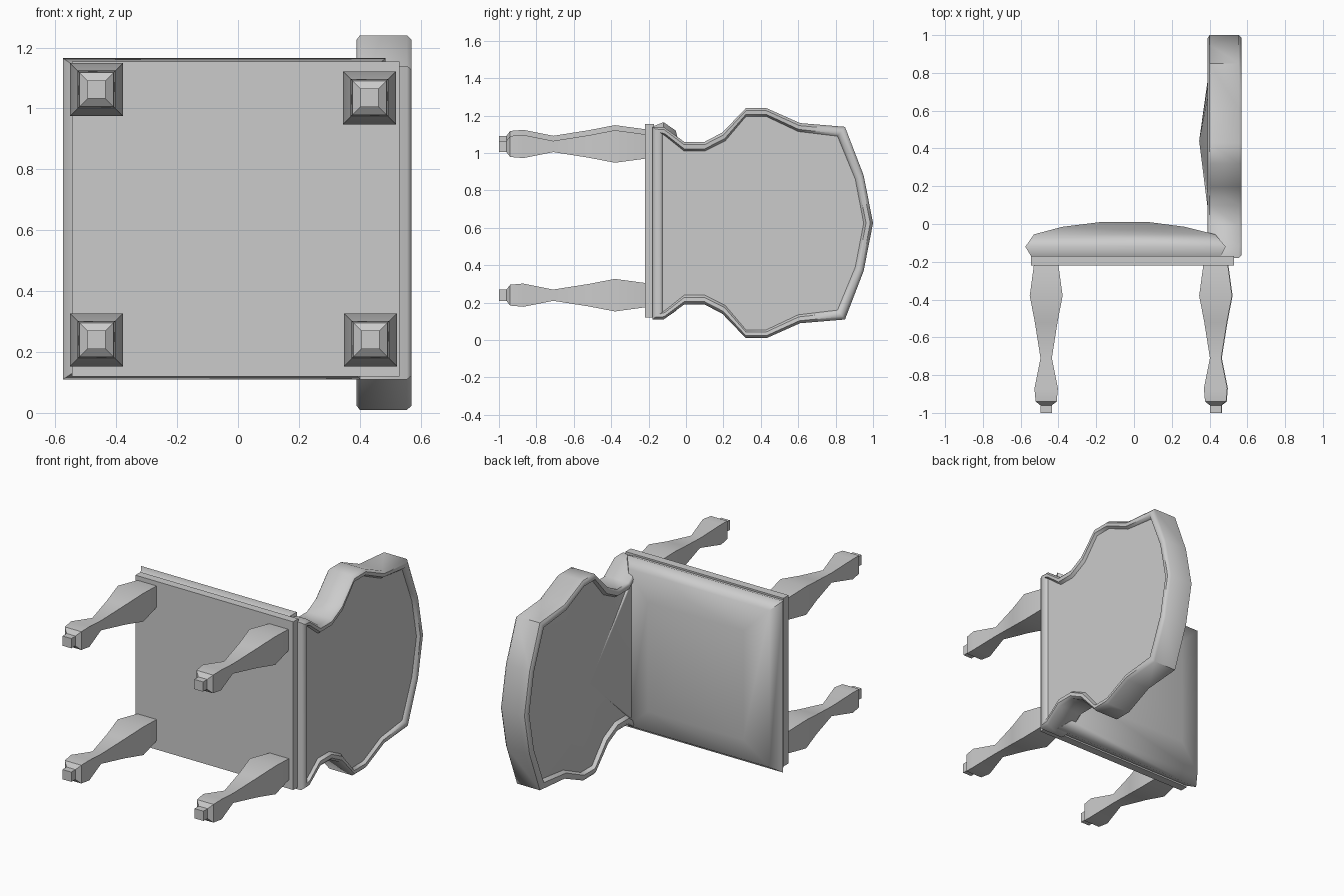
import bpy, bmesh, math

if "Cube" in bpy.data.objects:
    bpy.data.objects.remove(bpy.data.objects["Cube"])

MID = 0.625  # symmetry line of the chair across z


def loft(name, rings, apex=None, angle=40):
    """Skin a stack of equal-length point rings; close the ends (end on an apex if given)."""
    bm = bmesh.new()
    loops = [[bm.verts.new(p) for p in ring] for ring in rings]
    n = len(loops[0])
    for a, b in zip(loops, loops[1:]):
        for i in range(n):
            j = (i + 1) % n
            bm.faces.new((a[i], a[j], b[j], b[i]))
    bm.faces.new(loops[0])
    if apex:
        tip = bm.verts.new(apex)
        for i in range(n):
            bm.faces.new((loops[-1][i], loops[-1][(i + 1) % n], tip))
    else:
        bm.faces.new(loops[-1])
    bmesh.ops.recalc_face_normals(bm, faces=bm.faces)
    me = bpy.data.meshes.new(name)
    bm.to_mesh(me)
    bm.free()
    ob = bpy.data.objects.new(name, me)
    bpy.context.collection.objects.link(ob)
    bpy.ops.object.select_all(action='DESELECT')
    ob.select_set(True)
    bpy.context.view_layer.objects.active = ob
    bpy.ops.object.shade_smooth_by_angle(angle=math.radians(angle))
    return ob


def rect(x0, x1, z0, z1, y):
    return [(x0, y, z0), (x1, y, z0), (x1, y, z1), (x0, y, z1)]


# Turned square legs: (height, half width)
leg_profile = [(-1.0, .03), (-.96, .03), (-.94, .056), (-.87, .062), (-.71, .03),
               (-.52, .06), (-.38, .087), (-.21, .064)]
for name, cx, cz in (("front_leg_left", -.465, .24), ("front_leg_right", -.465, 1.062),
                     ("back_leg_left", .435, .24), ("back_leg_right", .432, 1.035)):
    loft(name, [rect(cx - h, cx + h, cz - h, cz + h, y) for y, h in leg_profile])

# Seat board
loft("seat_board", [rect(-.545, .53, .12, 1.155, y) for y in (-.22, -.17)])

# Domed cushion
loft("seat_cushion", [
    rect(-.545, .46, .13, 1.145, -.17),
    rect(-.575, .485, .11, 1.165, -.12),
    rect(-.53, .43, .155, 1.12, -.055),
    rect(-.38, .27, .30, .97, -.015),
    rect(-.18, .08, .47, .80, .01)], angle=60)

# Backrest outlines: (height, half width), bottom to crown
outer = [(-.18, .515), (-.12, .515), (-.01, .435), (.10, .435), (.195, .485),
         (.32, .615), (.43, .615), (.61, .535), (.85, .515), (.95, .255)]
inner = [(-.125, .475), (-.11, .465), (-.01, .385), (.10, .385), (.21, .44),
         (.32, .57), (.43, .57), (.60, .49), (.81, .465), (.905, .235)]


def outline(x, t):
    """Backrest outline at depth x, blended from outer (t=0) to inner (t=1)."""
    half = [(a + (c - a) * t, b + (d - b) * t) for (a, b), (c, d) in zip(outer, inner)]
    crown = 1.0 - .05 * t
    return ([(x, y, MID + w) for y, w in half] + [(x, crown, MID)]
            + [(x, y, MID - w) for y, w in reversed(half)])


# Backrest: raised rim on both faces, flat rear panel, padded front
loft("backrest", [
    outline(.55, 1), outline(.568, .75), outline(.57, .3), outline(.555, 0),
    outline(.40, 0), outline(.39, .3), outline(.394, .75), outline(.416, 1)],
    apex=(.345, .44, MID), angle=50)
